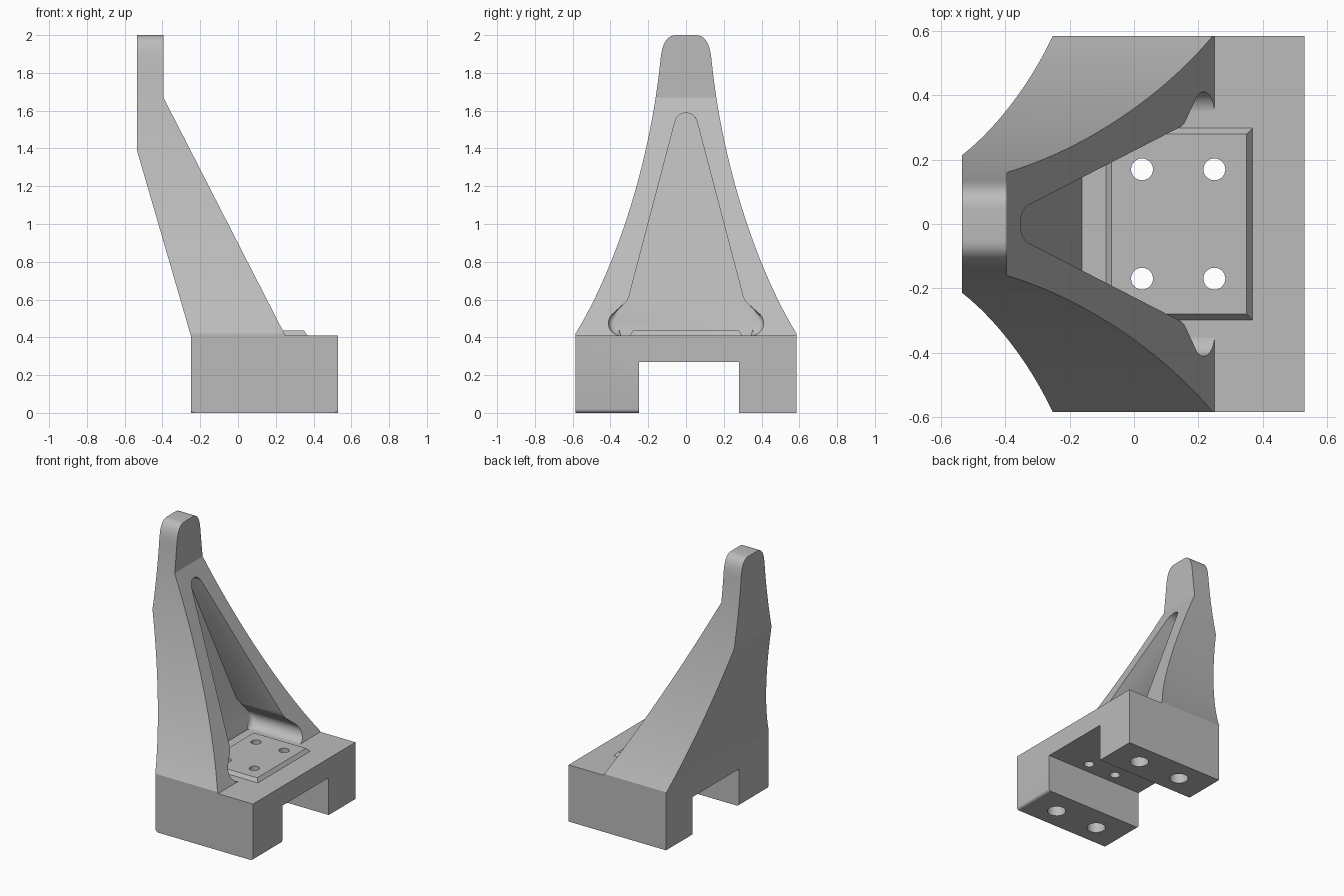
import bpy, bmesh, math
from mathutils import Vector

cube = bpy.data.objects.get("Cube")
if cube:
    bpy.data.objects.remove(cube, do_unlink=True)

grey = bpy.data.materials.new("plain grey")
grey.use_nodes = True
grey.diffuse_color = (0.5, 0.5, 0.5, 1)
grey.node_tree.nodes["Principled BSDF"].inputs["Base Color"].default_value = (0.5, 0.5, 0.5, 1)


def finish(name, bm):
    """Turn a bmesh into an object with the grey material."""
    bmesh.ops.recalc_face_normals(bm, faces=bm.faces)
    mesh = bpy.data.meshes.new(name)
    bm.to_mesh(mesh)
    bm.free()
    mesh.materials.append(grey)
    ob = bpy.data.objects.new(name, mesh)
    bpy.context.collection.objects.link(ob)
    return ob


def prism(start, end):
    """Solid between two matching loops of points; the start cap comes first."""
    bm = bmesh.new()
    a = [bm.verts.new(p) for p in start]
    b = [bm.verts.new(p) for p in end]
    cap = bm.faces.new(a)
    bm.faces.new(b[::-1])
    for i in range(len(a)):
        j = (i + 1) % len(a)
        bm.faces.new((a[j], a[i], b[i], b[j]))
    return bm, cap


def bezier(p0, p1, p2, p3, n):
    p0, p1, p2, p3 = map(Vector, (p0, p1, p2, p3))
    out = []
    for i in range(n + 1):
        t = i / n
        s = 1 - t
        out.append(tuple(p0 * s**3 + p1 * 3 * s * s * t + p2 * 3 * s * t * t + p3 * t**3))
    return out


def arc(cy, cz, r, a0, a1, n):
    angles = [math.radians(a0 + (a1 - a0) * i / n) for i in range(n + 1)]
    return [(cy + r * math.cos(a), cz + r * math.sin(a)) for a in angles]


def mirrored(half):
    """Close a +y half outline with its mirror image."""
    return half + [(-y, z) for y, z in reversed(half) if abs(y) > 1e-5]


def boolean(ob, cutter, operation):
    mod = ob.modifiers.new("cut", 'BOOLEAN')
    mod.operation = operation
    mod.solver = 'EXACT'
    mod.object = cutter
    bpy.context.view_layer.objects.active = ob
    bpy.ops.object.modifier_apply(modifier=mod.name)


TOP = 0.41      # top of the base block
HALF = 0.585    # half width of the base block

# Base block with an off-centre slot running through it
section = [(-HALF, 0), (-0.25, 0), (-0.25, 0.27), (0.28, 0.27),
           (0.28, 0), (HALF, 0), (HALF, TOP), (-HALF, TOP)]
bm, _ = prism([(-0.25, y, z) for y, z in section], [(0.53, y, z) for y, z in section])
ends = [e for e in bm.edges
        if all(v.co.z < 0.001 and v.co.y < -0.2 for v in e.verts)
        and abs(e.verts[0].co.x - e.verts[1].co.x) < 0.001]
bmesh.ops.bevel(bm, geom=ends, offset=0.02, segments=4, profile=0.5, affect='EDGES')
base = finish("base_block", bm)

# Upright: side profile crossed with a flared front outline
side = [(-0.25, TOP - 0.005), (-0.25, TOP), (-0.535, 1.39), (-0.535, 2.0),
        (-0.395, 2.0), (-0.395, 1.67), (0.25, TOP), (0.25, TOP - 0.005)]
bm, _ = prism([(x, -1, z) for x, z in side], [(x, 1, z) for x, z in side])
upright = finish("upright", bm)

flare = [(HALF, 0.3)] + bezier((HALF, 0.42), (0.40, 0.717), (0.195, 1.27), (0.135, 1.87), 28)
flare += bezier((0.135, 1.87), (0.128, 1.94), (0.11, 2.0), (0.05, 2.0), 10)[1:-1]
flare += [(0.05, 2.0), (0.045, 2.1)]
outline = mirrored(flare)
bm, _ = prism([(-1, y, z) for y, z in outline], [(1, y, z) for y, z in outline])
flare_tool = finish("flare_tool", bm)
boolean(upright, flare_tool, 'INTERSECT')

# Triangular pocket with round lobes at its foot and a filleted back wall
half = arc(0.345, 0.475, 0.066, -90, 42, 10)
half += [(0.315, 0.59), (0.303, 0.612), (0.297, 0.635)]
half += arc(0, 1.528, 0.06, 15, 90, 8)
outline = mirrored(half)
bm, back = prism([(-0.17 - 0.25 * (z - 0.44), y, z) for y, z in outline],
                 [(1, y, z) for y, z in outline])
bmesh.ops.bevel(bm, geom=list(back.edges), offset=0.03, segments=5, profile=0.5, affect='EDGES')
pocket_tool = finish("pocket_tool", bm)
boolean(upright, pocket_tool, 'DIFFERENCE')

# Raised mounting plate with chamfered sides
low, high = 0.40, 0.435
rect = [(-0.07, -0.28), (0.35, -0.28), (0.35, 0.28), (-0.07, 0.28)]
grow = 0.025
wide = [(x + math.copysign(grow, x - 0.14), y + math.copysign(grow, y)) for x, y in rect]
bm, _ = prism([(x, y, low) for x, y in wide], [(x, y, high) for x, y in rect])
plate = finish("mounting_plate", bm)

# Four bolt holes through the plate, and two blind holes under each leg
bm = bmesh.new()
holes = [(x, s * 0.17, 0.2, 0.5, 0.034) for x in (0.025, 0.25) for s in (-1, 1)]
holes += [(x, s * 0.43, -0.1, 0.25, 0.062) for x in (-0.03, 0.315) for s in (-1, 1)]
for x, y, z0, z1, r in holes:
    made = bmesh.ops.create_cone(bm, cap_ends=True, segments=32, radius1=r, radius2=r, depth=z1 - z0)
    bmesh.ops.translate(bm, verts=made["verts"], vec=(x, y, (z0 + z1) / 2))
hole_tool = finish("hole_tool", bm)
for ob in (base, upright, plate):
    boolean(ob, hole_tool, 'DIFFERENCE')

# Remove the tools, then smooth the curved surfaces
for tool in (flare_tool, pocket_tool, hole_tool):
    bpy.data.objects.remove(tool, do_unlink=True)
bpy.ops.object.select_all(action='DESELECT')
for ob in (base, upright, plate):
    ob.select_set(True)
bpy.context.view_layer.objects.active = base
bpy.ops.object.shade_smooth_by_angle(angle=math.radians(25))
